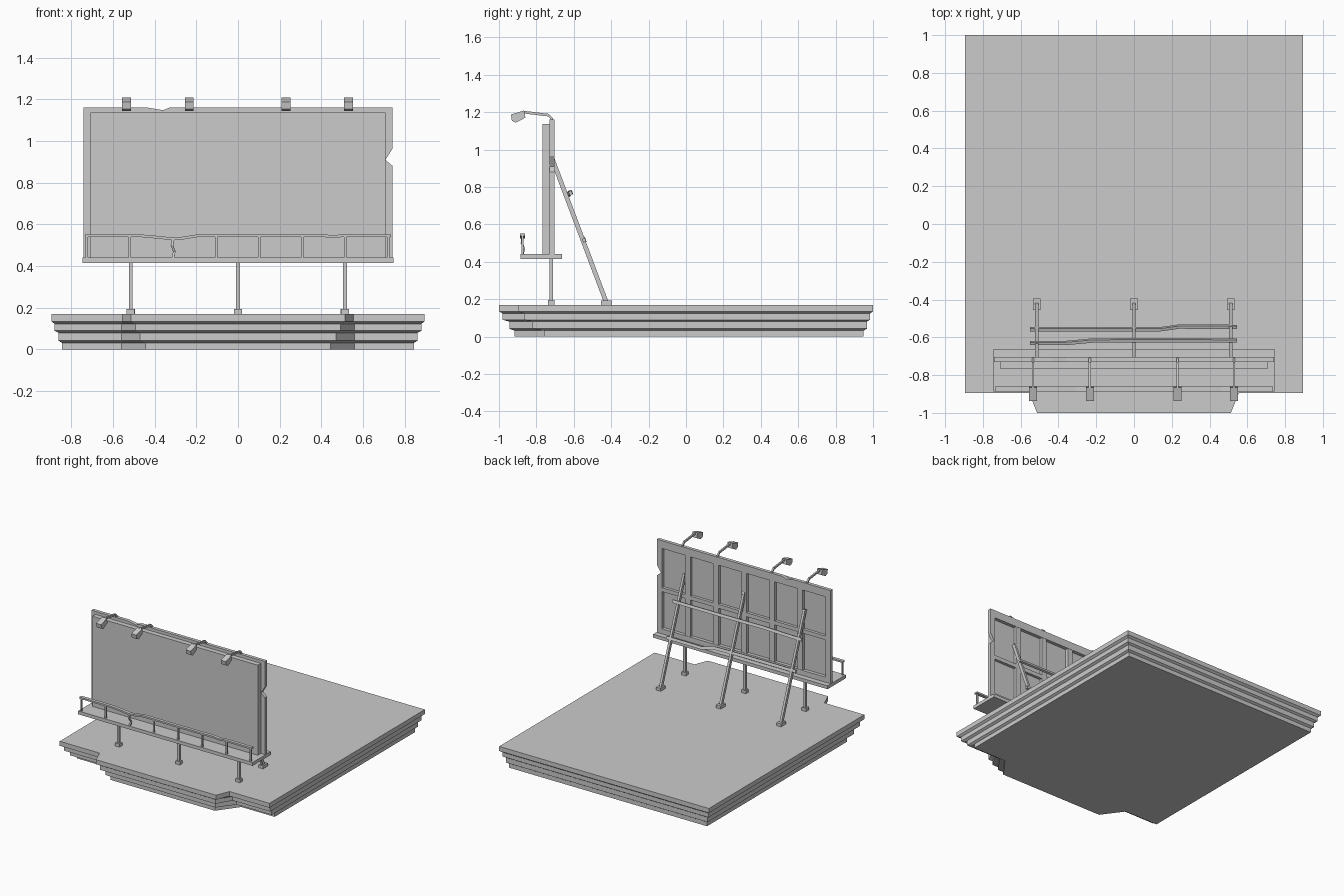
import bpy, bmesh
from mathutils import Vector

if "Cube" in bpy.data.objects:
    bpy.data.objects.remove(bpy.data.objects["Cube"])


def finish(name, bm):
    bmesh.ops.recalc_face_normals(bm, faces=bm.faces)
    me = bpy.data.meshes.new(name)
    bm.to_mesh(me)
    bm.free()
    ob = bpy.data.objects.new(name, me)
    bpy.context.collection.objects.link(ob)
    return ob


def loft(name, rings):
    """Skin closed rings of equal length and cap both ends."""
    bm = bmesh.new()
    vs = [[bm.verts.new(p) for p in r] for r in rings]
    n = len(vs[0])
    for a, b in zip(vs, vs[1:]):
        for i in range(n):
            j = (i + 1) % n
            bm.faces.new((a[i], a[j], b[j], b[i]))
    bm.faces.new(vs[0])
    bm.faces.new(vs[-1])
    return finish(name, bm)


def box(name, x, y, z):
    return loft(name, [[(x[0], y[0], k), (x[1], y[0], k), (x[1], y[1], k), (x[0], y[1], k)] for k in z])


def prism_xz(name, pts, y0, y1):
    return loft(name, [[(x, y, z) for x, z in pts] for y in (y0, y1)])


def beam(name, pts, side, w, h):
    """Rectangular bar along a path; w is measured along the side axis."""
    pts = [Vector(p) for p in pts]
    s = Vector(side).normalized()
    rings = []
    for i, p in enumerate(pts):
        t = (pts[min(i + 1, len(pts) - 1)] - pts[max(i - 1, 0)]).normalized()
        u = t.cross(s).normalized()
        rings.append([p + s * a * w / 2 + u * b * h / 2 for a, b in ((-1, -1), (1, -1), (1, 1), (-1, 1))])
    return loft(name, rings)


# Stepped roof slab with a projecting front bay
# z, side x, back y, shoulder y, bay root x, bay front x, bay front y
levels = [
    (0.00, .845, .95, -.76, .56, .445, -.917),
    (.032, .845, .95, -.76, .56, .445, -.917),
    (.042, .862, .967, -.82, .56, .47, -.945),
    (.080, .862, .967, -.82, .56, .47, -.945),
    (.090, .88, .983, -.865, .56, .492, -.98),
    (.123, .88, .983, -.865, .56, .492, -.98),
    (.135, .896, 1.0, -.896, .555, .513, -1.0),
    (.170, .896, 1.0, -.896, .555, .513, -1.0),
]
rings = []
for z, sx, yb, ys, rx, fx, yf in levels:
    right = [(fx, yf, z), (rx, ys, z), (sx, ys, z), (sx, yb, z)]
    rings.append(right + [(-x, y, k) for x, y, k in reversed(right)])
loft("roof_slab", rings)

# Sign face and the back frame, with nicks in the top rail and right stile
FB, FF = -.704, -.73
box("sign_panel", (-.707, .707), (-.768, FF), (.44, 1.137))
prism_xz("frame_top_rail", [(-.742, 1.10), (.742, 1.10), (.742, 1.16), (-.33, 1.16), (-.36, 1.148),
                            (-.43, 1.16), (-.742, 1.16)], FB, FF)
prism_xz("frame_right_stile", [(.70, .44), (.742, .44), (.742, .88), (.708, .91), (.742, .965),
                               (.742, 1.10), (.70, 1.10)], FB, FF)
box("frame_left_stile", (-.742, -.70), (FF, FB), (.44, 1.10))
box("frame_bottom_rail", (-.70, .70), (FF, FB), (.44, .48))
box("frame_middle_rail", (-.70, .70), (FF, FB - .004), (.765, .795))
for i in range(5):
    x = (i - 2) * .24
    box("frame_mullion", (x - .022, x + .022), (FF, FB - .002), (.48, 1.10))

# Catwalk and guard rail
box("catwalk", (-.745, .745), (-.886, -.663), (.415, .441))
RY = -.874
beam("guard_rail", [(-.735, RY, .545), (-.46, RY, .545), (-.38, RY, .538), (-.31, RY, .53), (-.26, RY, .535),
                    (-.19, RY, .546), (.06, RY, .545), (.41, RY, .546), (.46, RY, .541), (.50, RY, .546),
                    (.735, RY, .545)], (0, 1, 0), .025, .013)
for i in range(8):
    x = -.725 + i * .2066
    path = [(x, RY, .44), (x, RY, .54)]
    if i == 2:
        path = [(x, RY, .44), (x + .006, RY + .008, .47), (x - .005, RY - .004, .50), (x, RY, .53)]
    beam("guard_post", path, (1, 0, 0), .012, .012)

# Legs, footings and rear braces
for x in (-.515, 0, .513):
    box("front_leg", (x - .009, x + .009), (-.729, -.711), (.17, .43))
    box("leg_footing", (x - .019, x + .019), (-.737, -.703), (.165, .195))
    beam("rear_brace", [(x, -.425, .18), (x, -.715, .95)], (1, 0, 0), .018, .024)
    box("brace_footing", (x - .02, x + .02), (-.455, -.395), (.165, .193))

# Bent cross bars behind the braces
slope = (0, -.35, .93)
beam("upper_cross_bar", [(-.55, -.63, .757), (-.36, -.63, .76), (-.22, -.617, .772), (.1, -.615, .77),
                         (.545, -.617, .768)], slope, .022, .016)
beam("lower_cross_bar", [(-.55, -.557, .54), (-.1, -.557, .54), (.14, -.557, .535), (.24, -.543, .515),
                         (.545, -.545, .515)], slope, .022, .016)

# Lamps on bent arms
head = [(-.936, 1.187), (-.866, 1.209), (-.858, 1.171), (-.909, 1.144), (-.931, 1.155)]
for x in (-.535, -.234, .23, .53):
    beam("lamp_arm", [(x, -.717, 1.12), (x, -.717, 1.165), (x, -.735, 1.184), (x, -.868, 1.2)],
         (1, 0, 0), .012, .014)
    loft("lamp_head", [[(k, y, z) for y, z in head] for k in (x - .021, x + .021)])
